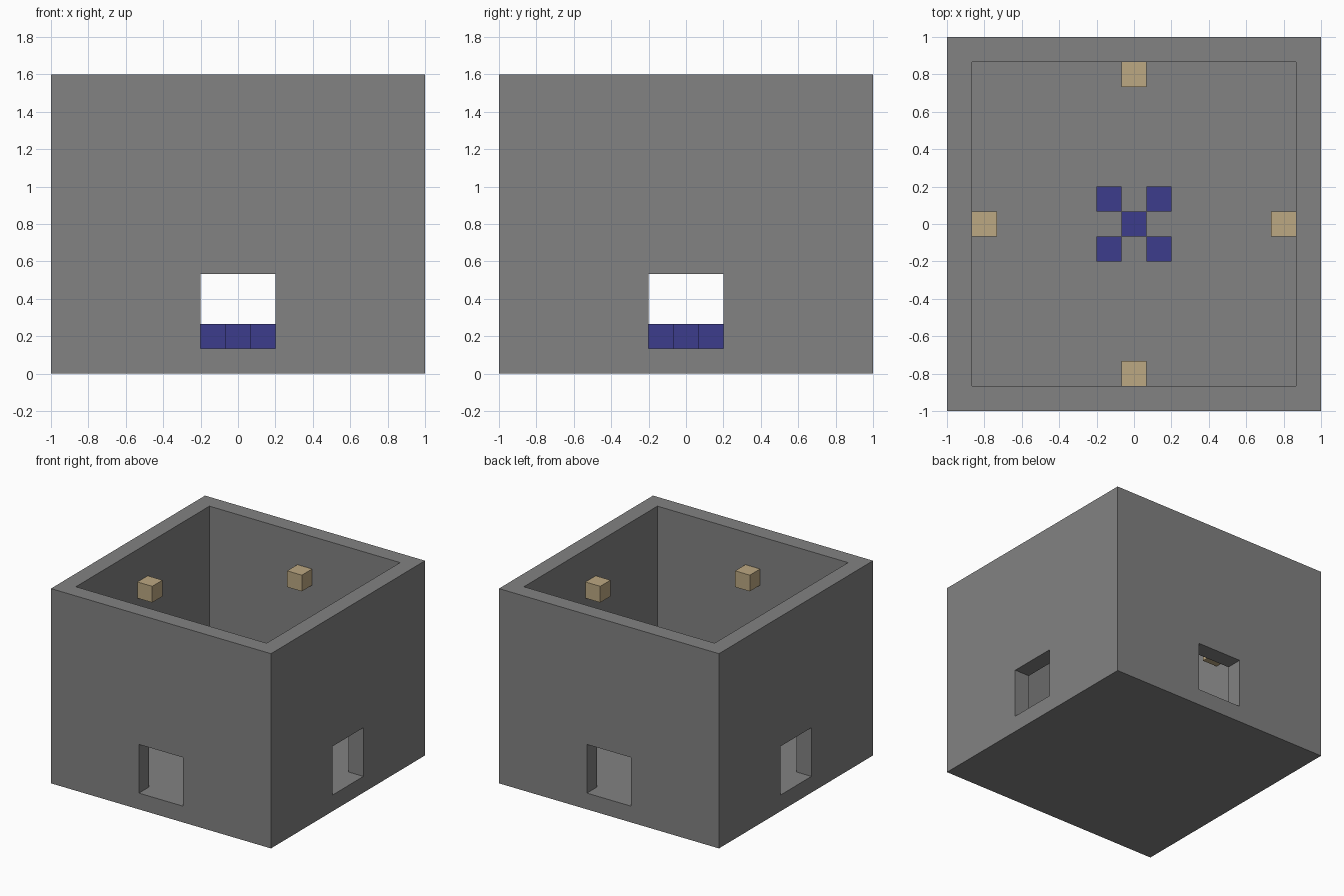
import bpy, bmesh
from mathutils import Matrix, Vector
from math import pi

if "Cube" in bpy.data.objects:
    bpy.data.objects.remove(bpy.data.objects["Cube"], do_unlink=True)

U = 2 / 15             # one block
OUT, INN = 1.0, 1 - U  # outer and inner wall faces
TOP = 12 * U
HALF = 1.5 * U         # half window width
SILL, HEAD = U, 4 * U


def make_material(name, rgb):
    mat = bpy.data.materials.new(name)
    mat.use_nodes = True
    mat.diffuse_color = (*rgb, 1)
    mat.node_tree.nodes["Principled BSDF"].inputs["Base Color"].default_value = (*rgb, 1)
    return mat


def finish(bm, name, mat):
    mesh = bpy.data.meshes.new(name)
    bm.to_mesh(mesh)
    bm.free()
    mesh.materials.append(mat)
    obj = bpy.data.objects.new(name, mesh)
    bpy.context.collection.objects.link(obj)
    return obj


def block(name, location, mat):
    bm = bmesh.new()
    bmesh.ops.create_cube(bm, size=U)
    obj = finish(bm, name, mat)
    obj.location = location


stone = make_material("grey stone", (0.223, 0.223, 0.223))
blue = make_material("deep blue", (0.045, 0.045, 0.262))
tan = make_material("tan", (0.503, 0.392, 0.223))

# Walls: one side with its window, turned four times
bm = bmesh.new()
for turn in range(4):
    spin = Matrix.Rotation(turn * pi / 2, 3, "Z")

    def quad(*points):
        bm.faces.new([bm.verts.new(spin @ Vector(p)) for p in points])

    # Outer and inner skins, leaving the window open
    for d, rows in ((OUT, (0, SILL, HEAD, TOP)), (INN, (SILL, HEAD, TOP))):
        cols = (-d, -HALF, HALF, d)
        for x0, x1 in zip(cols, cols[1:]):
            for z0, z1 in zip(rows, rows[1:]):
                if x0 == -HALF and z0 == SILL:
                    continue
                quad((x0, -d, z0), (x1, -d, z0), (x1, -d, z1), (x0, -d, z1))
    # Window reveals
    hole = [(-HALF, SILL), (HALF, SILL), (HALF, HEAD), (-HALF, HEAD)]
    for (xa, za), (xb, zb) in zip(hole, hole[1:] + hole[:1]):
        quad((xa, -OUT, za), (xb, -OUT, zb), (xb, -INN, zb), (xa, -INN, za))
    # Rim
    o, i = (-OUT, -HALF, HALF, OUT), (-INN, -HALF, HALF, INN)
    for k in range(3):
        quad((o[k], -OUT, TOP), (o[k + 1], -OUT, TOP),
             (i[k + 1], -INN, TOP), (i[k], -INN, TOP))

# Weld the sides, then close the floor and the underside
bmesh.ops.remove_doubles(bm, verts=bm.verts, dist=0.001)
bmesh.ops.holes_fill(bm, edges=[e for e in bm.edges if e.is_boundary], sides=0)
bmesh.ops.recalc_face_normals(bm, faces=bm.faces)
finish(bm, "walls_and_floor", stone)

# Blue blocks on the floor
for n, (x, y) in enumerate([(0, 0), (-1, -1), (1, -1), (-1, 1), (1, 1)]):
    block(f"floor_block_{n + 1}", (x * U, y * U, 1.5 * U), blue)

# Tan blocks high on the inner walls
for side, (x, y) in {"front": (0, -1), "back": (0, 1), "left": (1, 0), "right": (-1, 0)}.items():
    block(f"wall_block_{side}", (x * 6 * U, y * 6 * U, 9.5 * U), tan)
